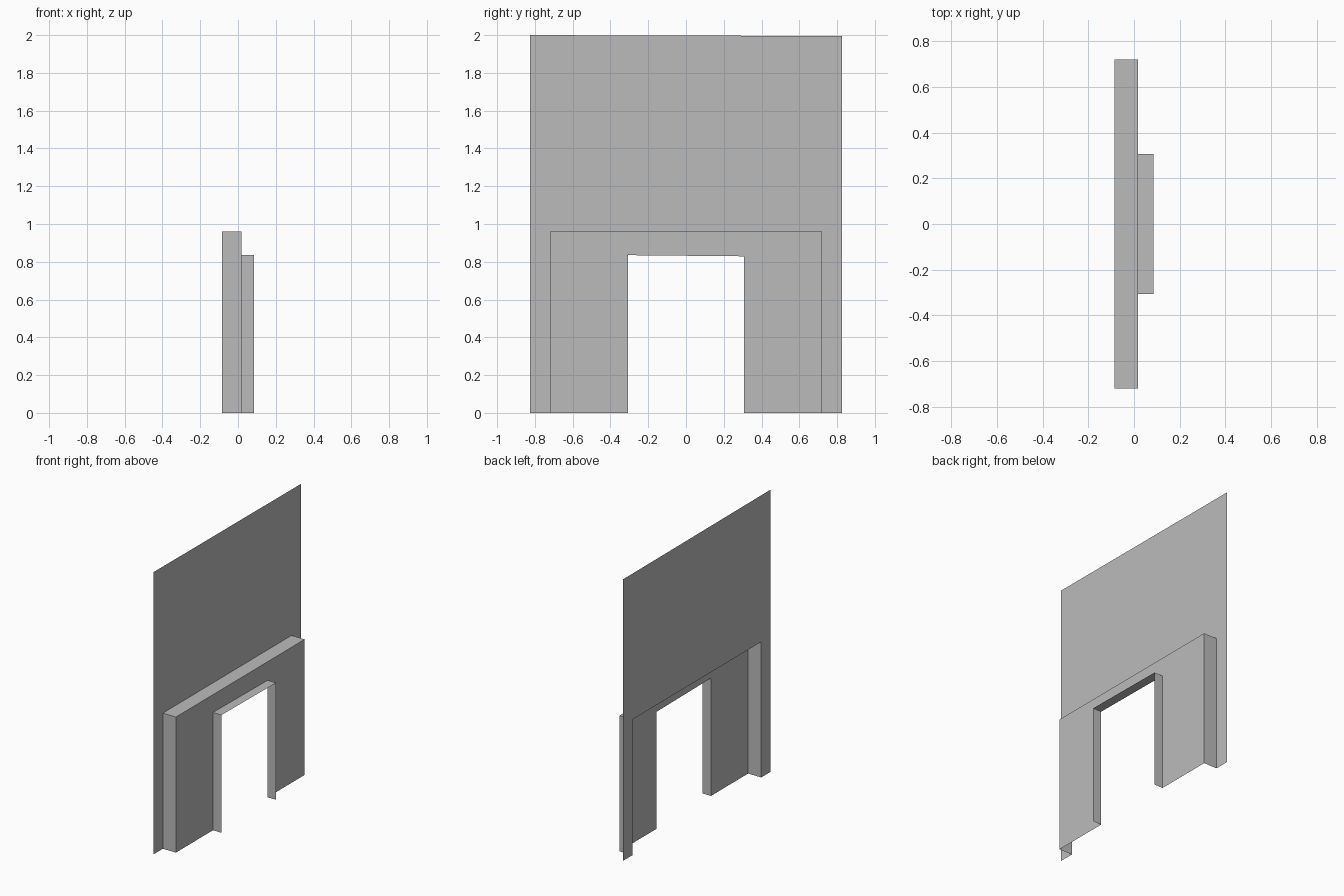
import bpy
import bmesh

cube = bpy.data.objects.get("Cube")
if cube:
    bpy.data.objects.remove(cube, do_unlink=True)

plaster = bpy.data.materials.new("plain_grey")
plaster.use_nodes = True
grey = (0.5, 0.5, 0.5, 1)
plaster.diffuse_color = grey
plaster.node_tree.nodes["Principled BSDF"].inputs["Base Color"].default_value = grey

# Depths of the three layers
WALL_X, PANEL_X, DOOR_X = -0.085, 0.018, 0.085


def arch(half, top_a, top_b):
    """Square arch outline in y and z, open at the floor."""
    return [(-half, 0), (-half, top_a), (half, top_b), (half, 0)]


def build(name, faces):
    bm = bmesh.new()
    for points in faces:
        bm.faces.new([bm.verts.new(p) for p in points])
    bmesh.ops.remove_doubles(bm, verts=bm.verts, dist=0.0001)
    mesh = bpy.data.meshes.new(name)
    bm.to_mesh(mesh)
    bm.free()
    mesh.materials.append(plaster)
    obj = bpy.data.objects.new(name, mesh)
    bpy.context.collection.objects.link(obj)


def sheet(name, outer, inner, x):
    """Flat sheet between two arches."""
    build(name, [[(x, y, z) for y, z in inner + outer[::-1]]])


def reveal(name, path, x0, x1):
    """Two sides and a top, joining two depths along an arch."""
    build(name, [[(x0, *a), (x1, *a), (x1, *b), (x0, *b)]
                 for a, b in zip(path, path[1:])])


wall_edge = arch(0.827, 2.0, 1.995)
niche_edge = arch(0.721, 0.961, 0.961)
door_edge = arch(0.306, 0.835, 0.829)

# Tall wall, raised surround and doorway lining
sheet("wall", wall_edge, niche_edge, WALL_X)
reveal("surround_sides", niche_edge, WALL_X, PANEL_X)
sheet("surround_panel", niche_edge, door_edge, PANEL_X)
reveal("doorway_lining", door_edge, PANEL_X, DOOR_X)
